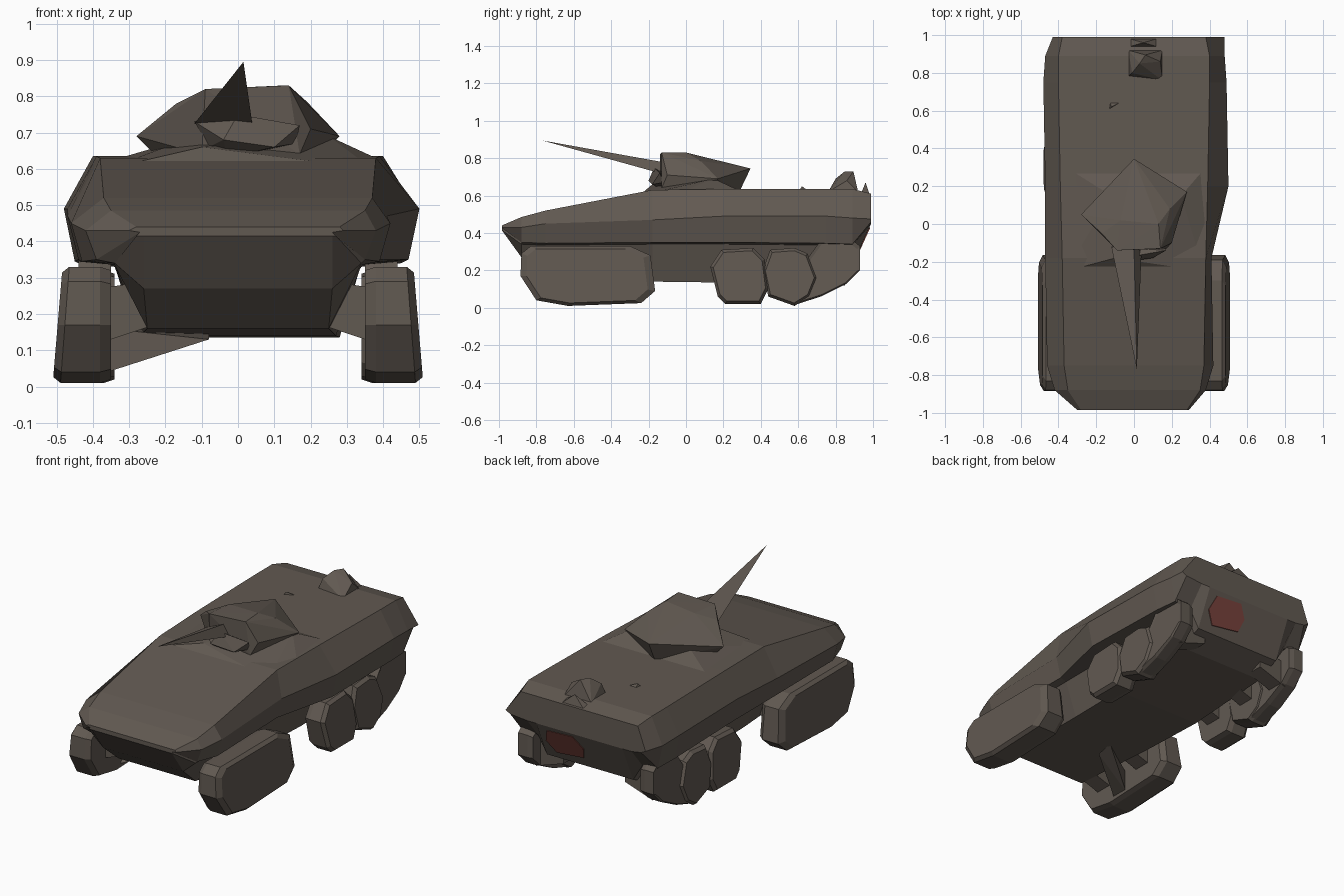
import bpy, bmesh


def material(name, rgb):
    m = bpy.data.materials.new(name)
    m.diffuse_color = (*rgb, 1)
    return m


DRAB = material("drab_brown", (0.12, 0.10, 0.083))
RED = material("dull_red", (0.20, 0.06, 0.048))


def finish(name, bm, mat=DRAB):
    bmesh.ops.recalc_face_normals(bm, faces=bm.faces)
    me = bpy.data.meshes.new(name)
    bm.to_mesh(me)
    bm.free()
    me.materials.append(mat)
    ob = bpy.data.objects.new(name, me)
    bpy.context.collection.objects.link(ob)
    return ob


def loft(name, rings):
    bm = bmesh.new()
    loops = [[bm.verts.new(p) for p in r] for r in rings]
    n = len(loops[0])
    for a, b in zip(loops, loops[1:]):
        for i in range(n):
            j = (i + 1) % n
            bm.faces.new((a[i], a[j], b[j], b[i]))
    bm.faces.new(loops[0])
    bm.faces.new(loops[-1])
    return finish(name, bm)


def wrap(name, points, mat=DRAB):
    """Faceted convex shell around a few points."""
    bm = bmesh.new()
    vs = [bm.verts.new(p) for p in points]
    res = bmesh.ops.convex_hull(bm, input=vs)
    junk = [v for v in res["geom_interior"] + res["geom_unused"]
            if isinstance(v, bmesh.types.BMVert)]
    if junk:
        bmesh.ops.delete(bm, geom=list(set(junk)), context='VERTS')
    return finish(name, bm, mat)


# Hull: y, top half width, top z, left/right waist, waist z, skirt z, belly half width, belly z
SECTIONS = [
    (-0.985, 0.28, 0.44, 0.30, 0.29, 0.43, 0.425, 0.26, 0.415),
    (-0.88, 0.35, 0.485, 0.42, 0.38, 0.43, 0.35, 0.26, 0.27),
    (-0.75, 0.37, 0.52, 0.46, 0.42, 0.45, 0.345, 0.25, 0.16),
    (-0.18, 0.38, 0.63, 0.47, 0.41, 0.47, 0.35, 0.27, 0.14),
    (0.20, 0.39, 0.635, 0.47, 0.50, 0.49, 0.35, 0.28, 0.135),
    (0.75, 0.40, 0.635, 0.48, 0.49, 0.49, 0.345, 0.28, 0.17),
    (0.89, 0.40, 0.635, 0.47, 0.48, 0.48, 0.34, 0.28, 0.23),
    (0.99, 0.38, 0.61, 0.43, 0.48, 0.475, 0.46, 0.28, 0.45),
]
rings = []
for y, xt, zt, wl, wr, zw, zs, xb, zb in SECTIONS:
    rings.append([(-xt, y, zt), (xt, y, zt), (wr, y, zw), (wr - 0.03, y, zs),
                  (min(0.34, wr - 0.02), y, zs - 0.01), (xb, y, zb), (-xb, y, zb),
                  (-min(0.34, wl - 0.02), y, zs - 0.01), (-wl + 0.03, y, zs), (-wl, y, zw)])
loft("hull", rings)

# Raised deck below the turret
wrap("raised_deck", [(-.36, -.25, .60), (.37, -.25, .60), (-.12, .15, .69), (.25, .15, .69),
                     (.38, .3, .62), (-.36, .3, .62), (-.1, -.18, .66), (.38, 0, .63)])

# Turret
wrap("turret", [(-.22, .05, .63), (0, .29, .63), (.22, .15, .63), (.17, -.13, .64), (-.1, -.12, .64),
                (-.28, .05, .69), (0, .345, .745), (.28, .17, .69), (.2, -.1, .71), (-.17, -.05, .78),
                (-.09, -.14, .82), (.14, -.13, .83), (.13, 0, .83), (-.07, .02, .82), (.19, .08, .785)])

# Gun mount and tapering barrel
wrap("gun_mount", [(-.08, -.12, .66), (.16, -.12, .67), (.17, -.14, .72), (-.12, -.12, .73),
                   (-.04, -.2, .68), (.1, -.18, .66), (-.03, -.13, .63), (.0, -.17, .75)])
wrap("gun_barrel", [(-.12, -.12, .725), (.04, -.14, .72), (.0, -.13, .78), (.015, -.77, .895)])

# Hatch lump and small fittings on the rear deck
wrap("rear_hatch", [(-.03, .78, .62), (.15, .76, .62), (.15, .92, .62), (-.03, .92, .62),
                    (-.01, .8, .69), (.03, .85, .73), (.06, .895, .73), (.14, .86, .68)])
wrap("rear_fitting", [(-.02, .94, .62), (.12, .94, .62), (.12, .98, .61), (-.02, .98, .61), (.05, .96, .67)])
wrap("deck_fitting", [(-.14, .6, .62), (-.04, .66, .62), (-.13, .66, .62), (-.12, .62, .65)])

# Wheel groups: side outlines (y, z) extruded across x
FRONT = [(-.88, .29), (-.885, .17), (-.8, .04), (-.63, .01), (-.24, .025), (-.165, .09),
         (-.19, .28), (-.3, .33), (-.7, .33), (-.83, .33)]
MIDDLE = [(.13, .22), (.17, .06), (.21, .02), (.4, .02), (.44, .1), (.42, .26), (.36, .32), (.19, .31)]
BACK = [(.41, .2), (.44, .06), (.58, .01), (.66, .06), (.70, .16), (.65, .29), (.58, .32), (.45, .31)]
REAR = [(.58, .015), (.72, .06), (.86, .13), (.93, .2), (.93, .33), (.88, .37), (.72, .36), (.64, .25)]
GROUPS = [("front_wheels", FRONT, .35, .51), ("middle_wheel", MIDDLE, .34, .48),
          ("back_wheel", BACK, .34, .475), ("rear_wheel", REAR, .35, .46)]
for side, s in (("left", -1), ("right", 1)):
    for name, prof, x0, x1 in GROUPS:
        cy = sum(p[0] for p in prof) / len(prof)
        cz = 0.17
        rings = []
        for x, k in ((x0, .94), (x0 + .03, 1), (x1 - .02, 1), (x1, .9)):
            lean = 0.025 if x > .45 else 0  # outer faces lean in toward the top
            rings.append([(s * (x - lean * z / .33), cy + (y - cy) * k, cz + (z - cz) * k)
                          for y, z in prof])
        loft(f"{side}_{name}", rings)
    # Axle arms joining wheels to hull
    for i, y in enumerate((-.68, -.35, .28, .56, .8)):
        wrap(f"{side}_axle_{i + 1}", [(s * x, y + dy, z) for dy in (-.05, .05)
                                      for x, z in ((.2, .18), (.2, .3), (.38, .12), (.38, .27))])

# Slanted plate from left front wheels to belly
wrap("belly_plate", [(-.36, -.6, .04), (-.36, -.5, .16), (-.08, -.4, .13), (-.08, -.3, .15), (-.36, -.5, .04)])

# Rear red panel lying on the sloping tail
def tail_y(z):
    return 0.89 + (z - 0.23) / 0.22 * 0.10


wrap("rear_panel", [(x, tail_y(z) + d, z) for d in (-.002, .005)
                    for x, z in ((.02, .29), (.20, .27), (.25, .34), (.22, .42), (.05, .43), (.0, .36))], RED)
